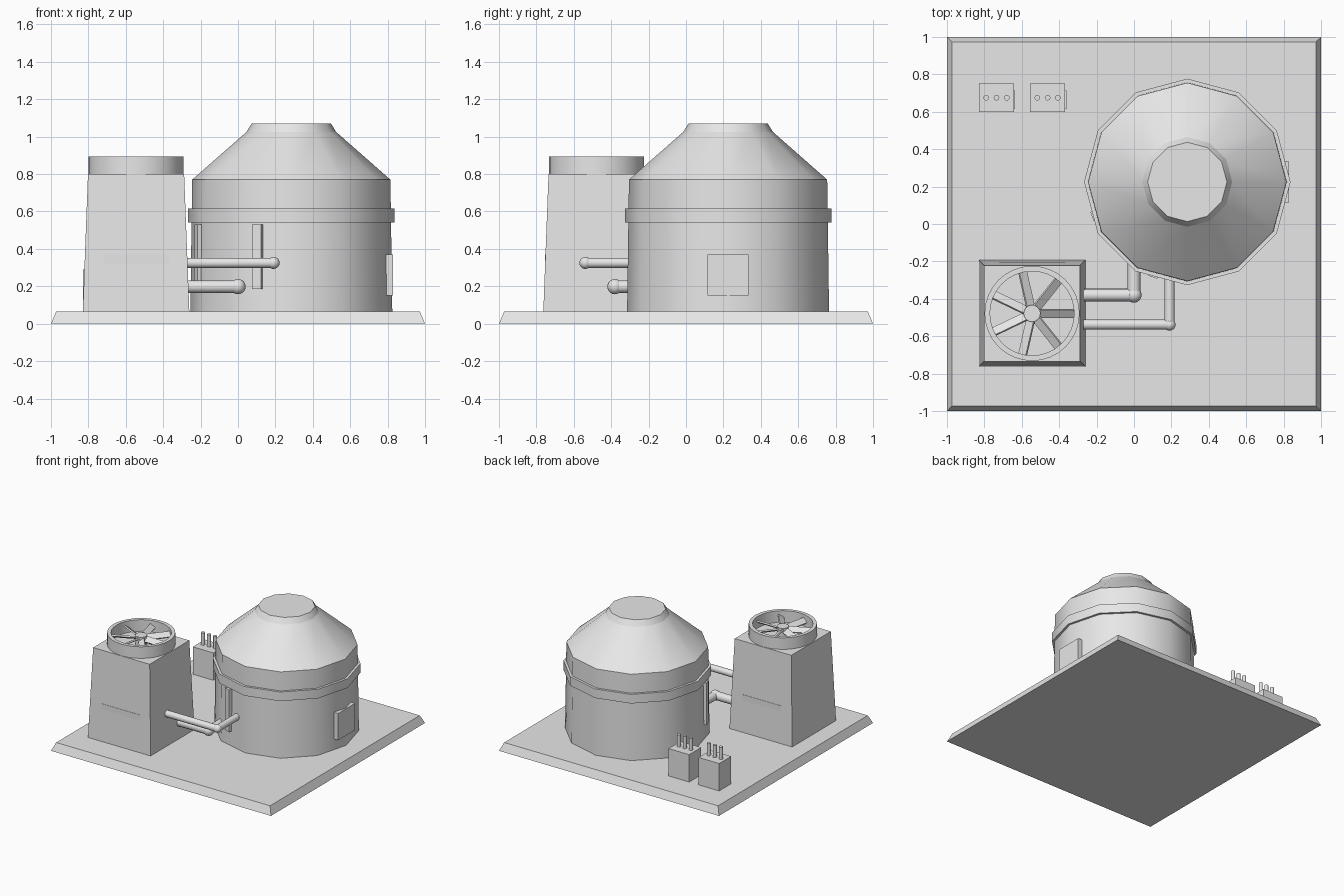
import bpy, bmesh, math
from mathutils import Matrix, Vector

if "Cube" in bpy.data.objects:
    bpy.data.objects.remove(bpy.data.objects["Cube"])

grey = bpy.data.materials.new("plain_grey")
grey.diffuse_color = (0.8, 0.8, 0.8, 1)
grey.use_nodes = True
grey.node_tree.nodes["Principled BSDF"].inputs["Base Color"].default_value = grey.diffuse_color


def finish(name, bm, smooth=False):
    """Turn a bmesh into a named object."""
    bmesh.ops.recalc_face_normals(bm, faces=bm.faces)
    me = bpy.data.meshes.new(name)
    bm.to_mesh(me)
    bm.free()
    me.materials.append(grey)
    ob = bpy.data.objects.new(name, me)
    bpy.context.collection.objects.link(ob)
    if smooth:
        bpy.ops.object.select_all(action='DESELECT')
        ob.select_set(True)
        bpy.context.view_layer.objects.active = ob
        bpy.ops.object.shade_smooth_by_angle(angle=math.radians(35))
    return ob


def box(name, centre, size, rot=None):
    bm = bmesh.new()
    bmesh.ops.create_cube(bm, size=1)
    m = Matrix.Translation(centre) @ (rot or Matrix()) @ Matrix.Diagonal((*size, 1))
    bm.transform(m)
    return finish(name, bm)


def frustum(name, x, y, z0, z1, h0, h1):
    """Square block with half widths h0 (bottom) and h1 (top)."""
    bm = bmesh.new()
    bmesh.ops.create_cube(bm, size=2)
    for v in bm.verts:
        h, z = (h1, z1) if v.co.z > 0 else (h0, z0)
        v.co = (x + v.co.x * h, y + v.co.y * h, z)
    return finish(name, bm)


def lathe(name, x, y, profile, n, closed=False):
    """Spin a (radius, z) profile; open profiles get capped ends."""
    bm = bmesh.new()
    rings = [[bm.verts.new((x + r * math.cos(2 * math.pi * i / n),
                            y + r * math.sin(2 * math.pi * i / n), z))
              for i in range(n)] for r, z in profile]
    pairs = list(zip(rings, rings[1:]))
    if closed:
        pairs.append((rings[-1], rings[0]))
    for a, b in pairs:
        for i in range(n):
            j = (i + 1) % n
            bm.faces.new((a[i], a[j], b[j], b[i]))
    if not closed:
        bm.faces.new(rings[0])
        bm.faces.new(rings[-1])
    return finish(name, bm, True)


def pipe(name, p, q, r):
    """Round pipe between two points."""
    p, q = Vector(p), Vector(q)
    bm = bmesh.new()
    bmesh.ops.create_cone(bm, cap_ends=True, segments=16, radius1=r, radius2=r,
                          depth=(q - p).length)
    rot = (q - p).to_track_quat('Z', 'Y').to_matrix().to_4x4()
    bm.transform(Matrix.Translation((p + q) / 2) @ rot)
    return finish(name, bm, True)


def elbow(name, p, r):
    bm = bmesh.new()
    bmesh.ops.create_uvsphere(bm, u_segments=16, v_segments=10, radius=r)
    bm.transform(Matrix.Translation(p))
    return finish(name, bm, True)


# Ground slab with sloping sides
frustum("base_slab", 0, 0, 0, 0.065, 1.0, 0.972)

# Twelve-sided tank: wall, band, sloping roof and cap
TX, TY = 0.285, 0.225
lathe("tank_wall", TX, TY, [(0.54, 0.06), (0.53, 0.77)], 12)
lathe("tank_band", TX, TY, [(0.53, 0.54), (0.552, 0.54), (0.552, 0.615), (0.53, 0.615)], 12, True)
lathe("tank_roof", TX, TY, [(0.53, 0.77), (0.24, 1.025)], 12)
lathe("roof_cap", TX, TY, [(0.24, 1.025), (0.212, 1.07)], 12)

# Tank door and upright ribs
box("tank_door", (0.805, TY, 0.26), (0.05, 0.22, 0.22))
for i, deg in enumerate((200, 250)):
    a = math.radians(deg)
    box(f"tank_rib_{i}", (TX + 0.525 * math.cos(a), TY + 0.525 * math.sin(a), 0.357),
        (0.034, 0.052, 0.345), Matrix.Rotation(a, 4, 'Z'))

# Cooling unit: tapered housing, fan shroud and slots front and back
CX, CY = -0.545, -0.478
frustum("cooler_housing", CX, CY, 0.06, 0.8, 0.285, 0.257)
lathe("fan_shroud", CX, CY, [(0.254, 0.795), (0.254, 0.895), (0.225, 0.895), (0.225, 0.795)], 32, True)
for side in (-1, 1):
    box(f"cooler_slot_{'front' if side < 0 else 'back'}",
        (CX, CY + side * 0.2655, 0.346), (0.35, 0.02, 0.048))

# Fan with seven tilted blades
lathe("fan_hub", CX, CY, [(0.045, 0.80), (0.045, 0.875)], 16)
for i in range(7):
    a = 2 * math.pi * i / 7
    rot = Matrix.Rotation(a, 4, 'Z') @ Matrix.Rotation(math.radians(35), 4, 'X')
    box(f"fan_blade_{i}", (CX + 0.13 * math.cos(a), CY + 0.13 * math.sin(a), 0.85),
        (0.19, 0.05, 0.012), rot)

# Two bent pipes from cooler to tank: corner x, corner y, z, radius, end y
for name, x, y, z, r, end in (("lower", 0.0, -0.38, 0.198, 0.034, -0.18),
                              ("upper", 0.19, -0.538, 0.325, 0.027, -0.25)):
    pipe(f"{name}_pipe_across", (-0.32, y, z), (x, y, z), r)
    pipe(f"{name}_pipe_into_tank", (x, y, z), (x, end, z), r)
    elbow(f"{name}_pipe_elbow", (x, y, z), r * 1.2)

# Two small electrical cabinets with three terminals and a side panel each
for i, x in enumerate((-0.735, -0.462)):
    box(f"cabinet_{i}", (x, 0.675, 0.175), (0.188, 0.155, 0.23))
    box(f"cabinet_panel_{i}", (x + 0.096, 0.665, 0.175), (0.008, 0.1, 0.16))
    for k in (-1, 0, 1):
        lathe(f"terminal_{i}_{k + 1}", x + k * 0.055, 0.675, [(0.015, 0.28), (0.015, 0.39)], 12)
